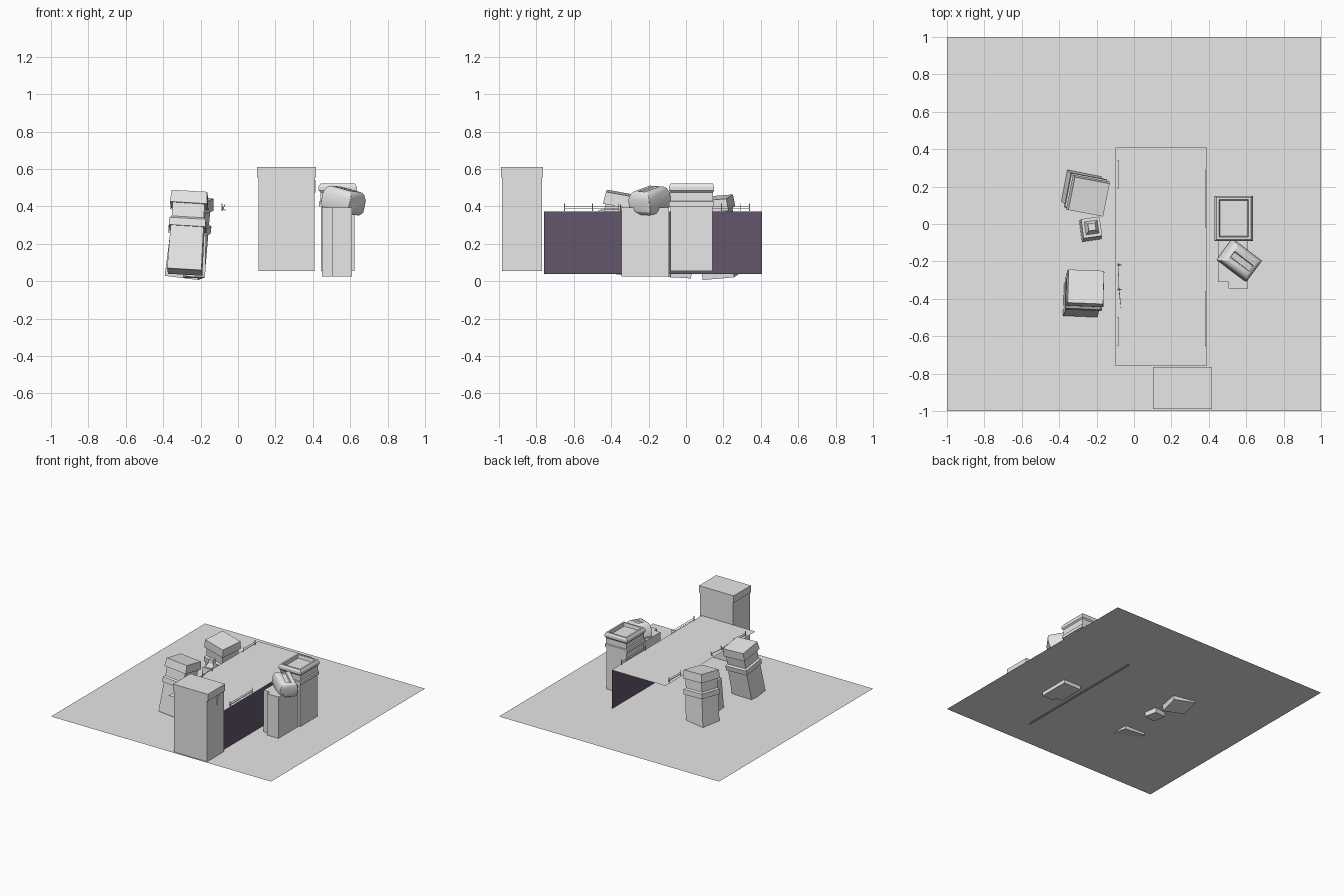
import bpy, bmesh
from math import radians
from mathutils import Vector, Quaternion, Matrix

if "Cube" in bpy.data.objects:
    bpy.data.objects.remove(bpy.data.objects["Cube"])


def material(name, rgb):
    m = bpy.data.materials.new(name)
    m.use_nodes = True
    m.diffuse_color = (*rgb, 1)
    m.node_tree.nodes["Principled BSDF"].inputs["Base Color"].default_value = (*rgb, 1)
    return m


GREY = material("light_grey", (0.8, 0.8, 0.8))
PURPLE = material("dark_purple", (0.125, 0.094, 0.15))
UP = Vector((0, 0, 1))


def finish(bm, name, mat, matrix=Matrix()):
    mesh = bpy.data.meshes.new(name)
    bm.to_mesh(mesh)
    bm.free()
    mesh.materials.append(mat)
    ob = bpy.data.objects.new(name, mesh)
    ob.matrix_world = matrix
    bpy.context.collection.objects.link(ob)
    return ob


def loft(name, rings, matrix=Matrix(), mat=GREY):
    """Stack of rectangular rings (height, half width, half depth), capped at both ends."""
    bm = bmesh.new()
    loops = [[bm.verts.new((sx * w, sy * d, z)) for sx, sy in ((-1, -1), (1, -1), (1, 1), (-1, 1))]
             for z, w, d in rings]
    for a, b in zip(loops, loops[1:]):
        for i in range(4):
            j = (i + 1) % 4
            bm.faces.new((a[i], a[j], b[j], b[i]))
    bm.faces.new(loops[0][::-1])
    bm.faces.new(loops[-1])
    return finish(bm, name, mat, matrix)


def sheet(name, corners, mat=GREY):
    bm = bmesh.new()
    bm.faces.new([bm.verts.new(c) for c in corners])
    return finish(bm, name, mat)


def box(name, lo, hi):
    mid = [(a + b) / 2 for a, b in zip(lo, hi)]
    w, d = (hi[0] - lo[0]) / 2, (hi[1] - lo[1]) / 2
    return loft(name, [(lo[2], w, d), (hi[2], w, d)], Matrix.Translation((mid[0], mid[1], 0)))


def leaning(base, top, yaw):
    """Placement for a part standing at base with its axis towards top."""
    base, top = Vector(base), Vector(top)
    turn = UP.rotation_difference(top - base) @ Quaternion(UP, radians(yaw))
    return Matrix.Translation(base) @ turn.to_matrix().to_4x4()


def rod(name, a, b, r=0.0022):
    length = (Vector(b) - Vector(a)).length
    return loft(name, [(0, r, r), (length, r, r)], leaning(a, b, 0))


# Ground, raised deck and its side wall
G, DECK = 0.055, 0.375
sheet("ground", [(-1, -1, G), (1, -1, G), (1, 1, G), (-1, 1, G)])
sheet("deck", [(-0.1, -0.76, DECK), (0.39, -0.76, DECK), (0.39, 0.41, DECK), (-0.1, 0.41, DECK)])
sheet("side_wall", [(0.389, -0.76, 0.04), (0.389, 0.405, 0.04),
                    (0.389, 0.405, DECK - 0.002), (0.389, -0.76, DECK - 0.002)], PURPLE)

# Tower with overhanging cap and a small window plate
loft("tower", [(G, 0.15, 0.108), (0.555, 0.15, 0.108), (0.555, 0.158, 0.112), (0.612, 0.158, 0.112)],
     Matrix.Translation((0.26, -0.877, 0)))
box("tower_window", (0.409, -0.86, 0.475), (0.414, -0.815, 0.54))

# Upright bin with collar and recessed top
loft("upright_bin", [(G, 0.09, 0.113), (0.40, 0.09, 0.113), (0.40, 0.10, 0.12), (0.425, 0.10, 0.12),
                     (0.43, 0.092, 0.114), (0.475, 0.092, 0.114), (0.485, 0.102, 0.121),
                     (0.505, 0.102, 0.121), (0.522, 0.092, 0.113), (0.522, 0.078, 0.1),
                     (0.495, 0.074, 0.095)], Matrix.Translation((0.533, 0.03, 0)))

# Low cabinet with a stepped front and a tipped rounded head
box("cabinet_body", (0.45, -0.31, 0.025), (0.61, -0.09, 0.395))
box("cabinet_front", (0.505, -0.345, 0.025), (0.61, -0.31, 0.395))
head = loft("cabinet_head", [(-0.065, 0.08, 0.06), (-0.045, 0.095, 0.07), (0.02, 0.095, 0.07),
                             (0.05, 0.085, 0.058), (0.06, 0.07, 0.045), (0.06, 0.065, 0.02),
                             (0.045, 0.062, 0.017)],
            leaning((0.565, -0.195, 0.435), (0.60, -0.21, 0.6), -37))
bevel = head.modifiers.new("soft_edges", "BEVEL")
bevel.width, bevel.segments = 0.008, 2
bpy.ops.object.select_all(action="DESELECT")
head.select_set(True)
bpy.context.view_layer.objects.active = head
bpy.ops.object.shade_smooth_by_angle(angle=radians(40))

# Leaning pillars with a band and a block cap
PILLAR = [(0, 0.092, 0.086), (0.235, 0.088, 0.084), (0.235, 0.098, 0.094), (0.275, 0.098, 0.094),
          (0.285, 0.086, 0.082), (0.36, 0.086, 0.082), (0.36, 0.1, 0.095), (0.425, 0.095, 0.09)]
loft("leaning_pillar_front", PILLAR, leaning((-0.285, -0.41, 0.05), (-0.257, -0.335, 0.47), -2))
loft("leaning_pillar_back", PILLAR, leaning((-0.285, 0.19, 0.025), (-0.24, 0.145, 0.45), -11))
loft("small_pillar", [(0, 0.052, 0.056), (0.28, 0.05, 0.052), (0.28, 0.035, 0.035),
                      (0.31, 0.02, 0.02), (0.34, 0.02, 0.02)],
     leaning((-0.235, -0.035, 0.02), (-0.225, -0.015, 0.36), 8))

# Broken railings along both deck edges
for side, x, spans in (("right", -0.085, ((-0.65, -0.5), (0.19, 0.34))),
                       ("left", 0.382, ((-0.65, -0.36), (-0.02, 0.29)))):
    for y0, y1 in spans:
        for y in (y0, y1):
            rod(f"{side}_rail_post", (x, y, DECK), (x, y, 0.415))
        for z in (0.387, 0.401):
            rod(f"{side}_rail_bar", (x, y0, z), (x, y1, z), 0.0012)
for y in (-0.35, -0.22):
    rod("bent_rail_post", (-0.085, y, DECK), (-0.07, y, 0.41))
rod("fallen_rail_bar", (-0.085, -0.21, 0.40), (-0.08, -0.35, 0.385), 0.0015)
rod("fallen_rail_end", (-0.08, -0.35, 0.385), (-0.067, -0.47, 0.38), 0.0015)
